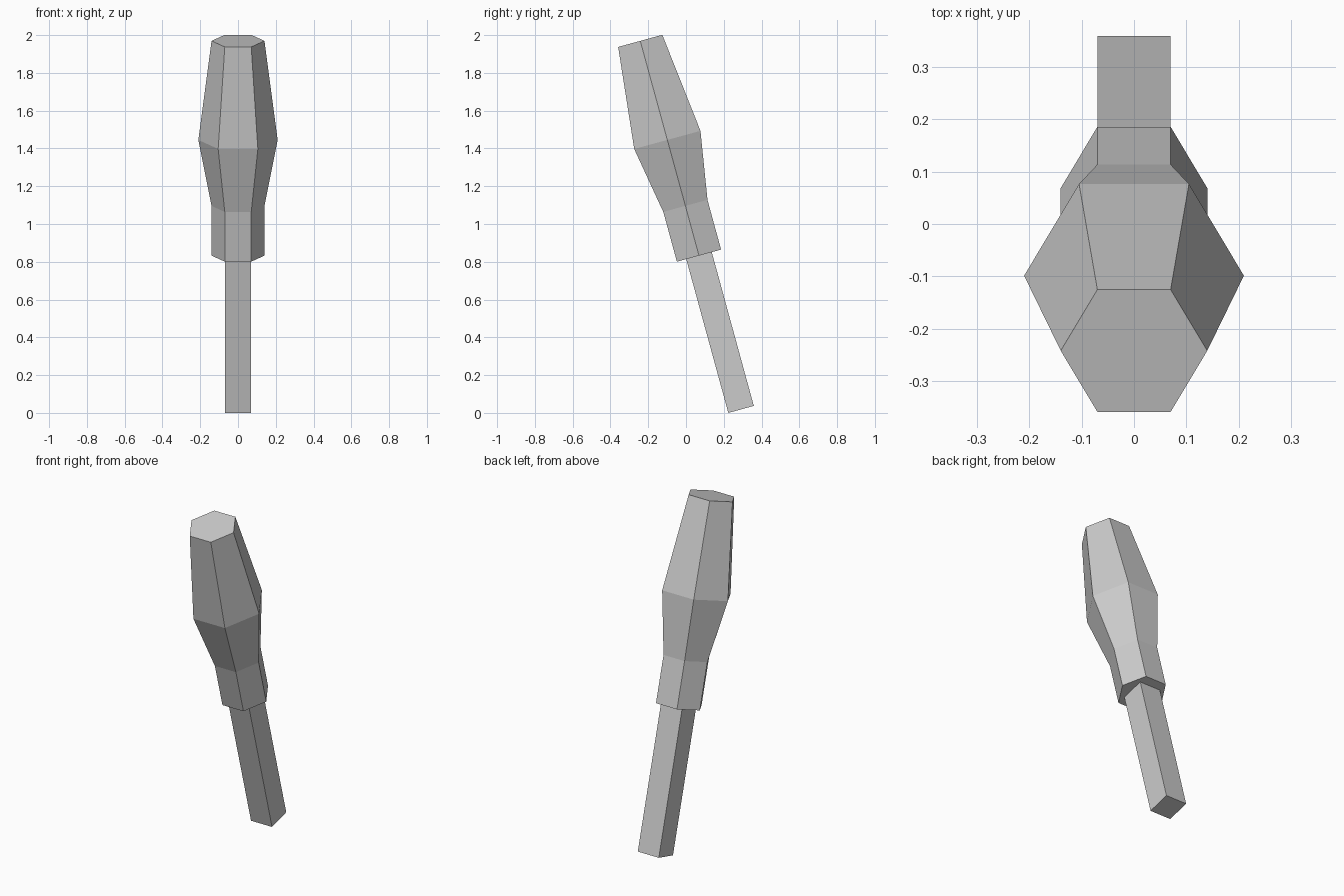
import bpy, bmesh, math

if "Cube" in bpy.data.objects:
    bpy.data.objects.remove(bpy.data.objects["Cube"])

TILT = math.radians(15.3)
BASE = (0, 0.2915, 0.0185)


def lofted(name, sides, phase, rings):
    """Closed solid through regular polygon rings (height along axis, radius)."""
    bm = bmesh.new()
    loops = []
    for h, r in rings:
        angles = [phase + 2 * math.pi * i / sides for i in range(sides)]
        loops.append([bm.verts.new((r * math.cos(a), r * math.sin(a), h)) for a in angles])
    for lo, hi in zip(loops, loops[1:]):
        for i in range(sides):
            j = (i + 1) % sides
            bm.faces.new((lo[i], lo[j], hi[j], hi[i]))
    bm.faces.new(loops[0][::-1])
    bm.faces.new(loops[-1])
    mesh = bpy.data.meshes.new(name)
    bm.to_mesh(mesh)
    bm.free()
    obj = bpy.data.objects.new(name, mesh)
    bpy.context.collection.objects.link(obj)
    obj.location = BASE
    obj.rotation_euler.x = TILT
    return obj


# Square shaft, meeting the underside of the handle
lofted("shaft", 4, math.pi / 4, [(0, 0.07 * math.sqrt(2)), (0.844, 0.07 * math.sqrt(2))])

# Hexagonal swelling handle with a straight collar
lofted("handle", 6, 0, [(0.844, 0.14), (1.117, 0.14), (1.479, 0.21), (2.0226, 0.14)])
